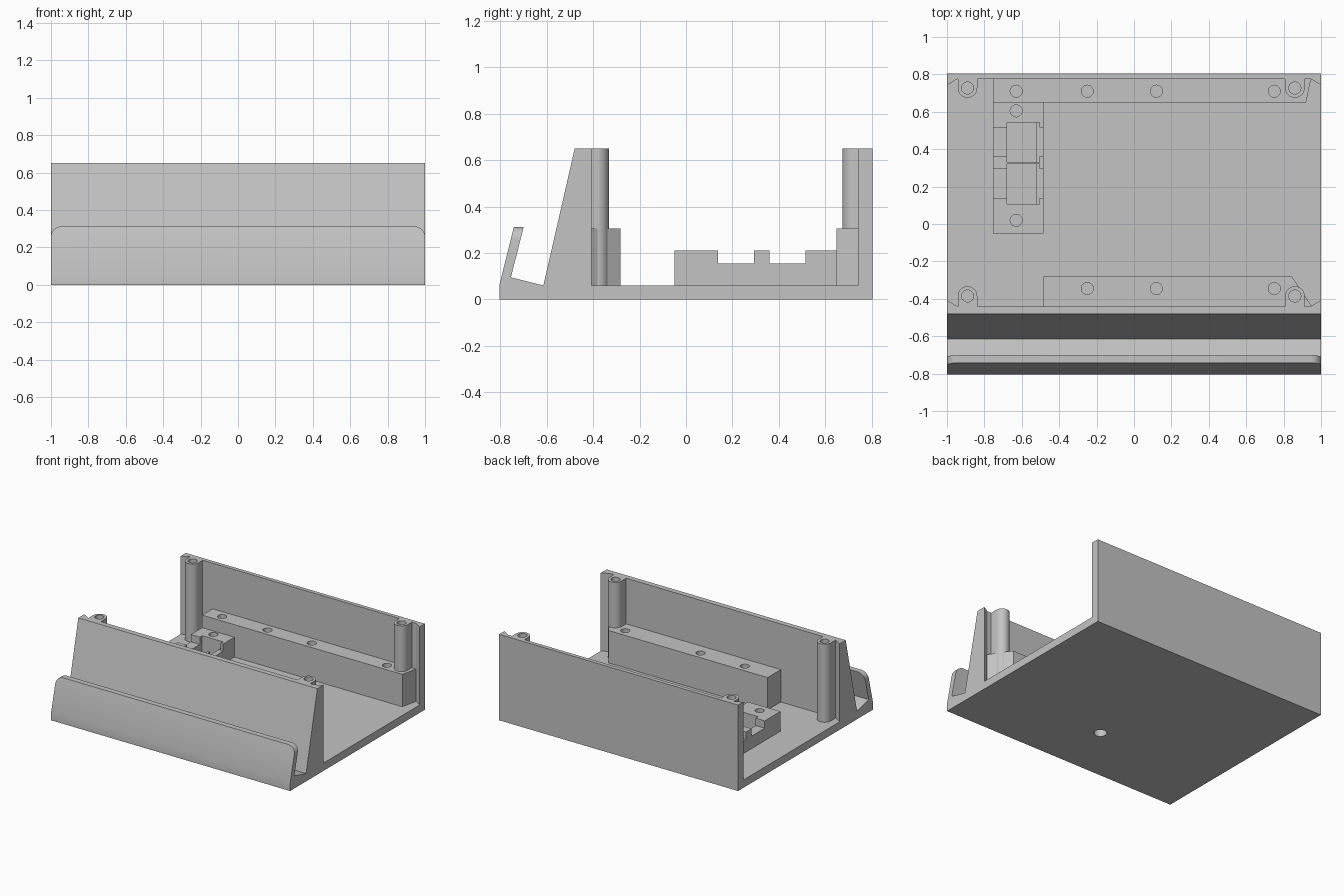
import bpy, bmesh, math
from mathutils import Vector

cube = bpy.data.objects.get("Cube")
if cube:
    bpy.data.objects.remove(cube, do_unlink=True)

grey = bpy.data.materials.new("plain grey")
grey.use_nodes = True
COLOUR = (0.55, 0.55, 0.55, 1)
grey.diffuse_color = COLOUR
grey.node_tree.nodes["Principled BSDF"].inputs["Base Color"].default_value = COLOUR

FLOOR, TOP = 0.06, 0.65
FRONT_Y, BACK_Y = -0.44, 0.775      # inner faces of the two walls
SINK = 0.05                         # parts reach slightly into the floor


def prism(name, points, lo, hi, axis="z"):
    """Extrude a 2D outline: (x, y) along z, or (y, z) along x."""
    bm = bmesh.new()
    place = (lambda p: (p[0], p[1], lo)) if axis == "z" else (lambda p: (lo, p[0], p[1]))
    face = bm.faces.new([bm.verts.new(place(p)) for p in points])
    step = Vector((0, 0, hi - lo)) if axis == "z" else Vector((hi - lo, 0, 0))
    grown = bmesh.ops.extrude_face_region(bm, geom=[face], use_keep_orig=True)
    verts = [v for v in grown["geom"] if isinstance(v, bmesh.types.BMVert)]
    bmesh.ops.translate(bm, verts=verts, vec=step)
    bmesh.ops.recalc_face_normals(bm, faces=bm.faces)
    mesh = bpy.data.meshes.new(name)
    bm.to_mesh(mesh)
    bm.free()
    mesh.materials.append(grey)
    obj = bpy.data.objects.new(name, mesh)
    bpy.context.collection.objects.link(obj)
    return obj


def box(name, x0, x1, y0, y1, z0, z1):
    return prism(name, [(x0, y0), (x1, y0), (x1, y1), (x0, y1)], z0, z1)


def arc(x, y, r, start, end, steps):
    return [(x + r * math.cos(a), y + r * math.sin(a))
            for a in (start + (end - start) * i / steps for i in range(steps + 1))]


def hole(x, y, z0, z1, r=0.032):
    return prism("hole_cutter", arc(x, y, r, 0, math.tau, 32)[:-1], z0, z1)


def activate(obj):
    bpy.ops.object.select_all(action="DESELECT")
    obj.select_set(True)
    bpy.context.view_layer.objects.active = obj


def cut(obj, cutters):
    activate(obj)
    for cutter in cutters:
        cutter.hide_render = True
        mod = obj.modifiers.new("cut", "BOOLEAN")
        mod.operation, mod.solver, mod.object = "DIFFERENCE", "EXACT", cutter
        bpy.ops.object.modifier_apply(modifier=mod.name)
        bpy.data.objects.remove(cutter, do_unlink=True)


# Tray body: front lip, sloped front wall, floor and back wall in one profile
profile = [(-0.805, 0), (-0.805, FLOOR), (-0.742, 0.312), (-0.70, 0.312),
           (-0.755, 0.095), (-0.615, FLOOR), (-0.48, TOP), (FRONT_Y, TOP),
           (FRONT_Y, FLOOR), (BACK_Y, FLOOR), (BACK_Y, TOP), (0.805, TOP), (0.805, 0)]
body = prism("tray_body", profile, -1, 1, axis="x")

# Rounded upper corners of the lip
bm = bmesh.new()
bm.from_mesh(body.data)
corners = [e for e in bm.edges
           if all(abs(v.co.z - 0.312) < 1e-4 and abs(v.co.x) > 0.99 for v in e.verts)
           and abs(e.verts[0].co.x - e.verts[1].co.x) < 1e-4]
bmesh.ops.bevel(bm, geom=corners, offset=0.055, segments=8, profile=0.5, affect="EDGES")
bm.to_mesh(body.data)
bm.free()
cut(body, [hole(0, -0.36, -0.1, 0.2, r=0.045)])
parts = [body]

# Thickened wall ends and screw posts, one at every corner
for wall, y, inward, post_y in (("front", FRONT_Y, 1, -0.385), ("back", BACK_Y, -1, 0.727)):
    for side, s, post_x in (("right", -1, -0.89), ("left", 1, 0.86)):
        back = y - 0.01 * inward
        parts.append(prism(f"{wall}_{side}_wall_end",
                           [(s, back), (s, y + 0.033 * inward), (s * 0.945, y), (s * 0.945, back)],
                           SINK, TOP))
        r = 0.052
        outline = arc(post_x, post_y, r, 0, math.pi * inward, 20)
        outline += [(post_x - r, y - 0.01 * inward), (post_x + r, y - 0.01 * inward)]
        post = prism(f"{wall}_{side}_screw_post", outline, SINK, TOP)
        cut(post, [hole(post_x, post_y, 0.35, 0.8)])
        parts.append(post)

# Long mounting rails along the walls
back_rail = prism("back_mounting_rail",
                  [(-0.755, 0.65), (0.92, 0.65), (0.947, 0.78), (-0.755, 0.78)], SINK, 0.305)
cut(back_rail, [hole(x, 0.71, 0.1, 0.5) for x in (-0.63, -0.25, 0.12, 0.75)])
front_rail = prism("front_mounting_rail",
                   [(-0.485, -0.45), (0.95, -0.45), (0.95, FRONT_Y), (0.845, -0.282), (-0.485, -0.282)],
                   SINK, 0.305)
cut(front_rail, [hole(x, -0.345, 0.1, 0.5) for x in (-0.25, 0.12, 0.75)]
    + [hole(0, -0.36, 0, 0.2, r=0.045)])
parts += [back_rail, front_rail]

# Low side bracket with two socket recesses
bracket = box("socket_bracket", -0.755, -0.485, -0.05, 0.655, SINK, 0.21)
cutters = [hole(-0.63, y, 0.1, 0.5) for y in (0.02, 0.605)]
for y in (0.138, 0.36):
    cutters += [box("channel_cutter", -0.9, -0.4, y, y + 0.155, 0.155, 0.4),
                box("recess_cutter", -0.68, -0.505, y - 0.03, y + 0.184, 0.155, 0.4),
                box("pocket_cutter", -0.68, -0.525, y - 0.03, y + 0.184, 0, 0.4)]
cut(bracket, cutters)
parts.append(bracket)

for part in parts:
    activate(part)
    bpy.ops.object.shade_smooth_by_angle(angle=math.radians(30))
